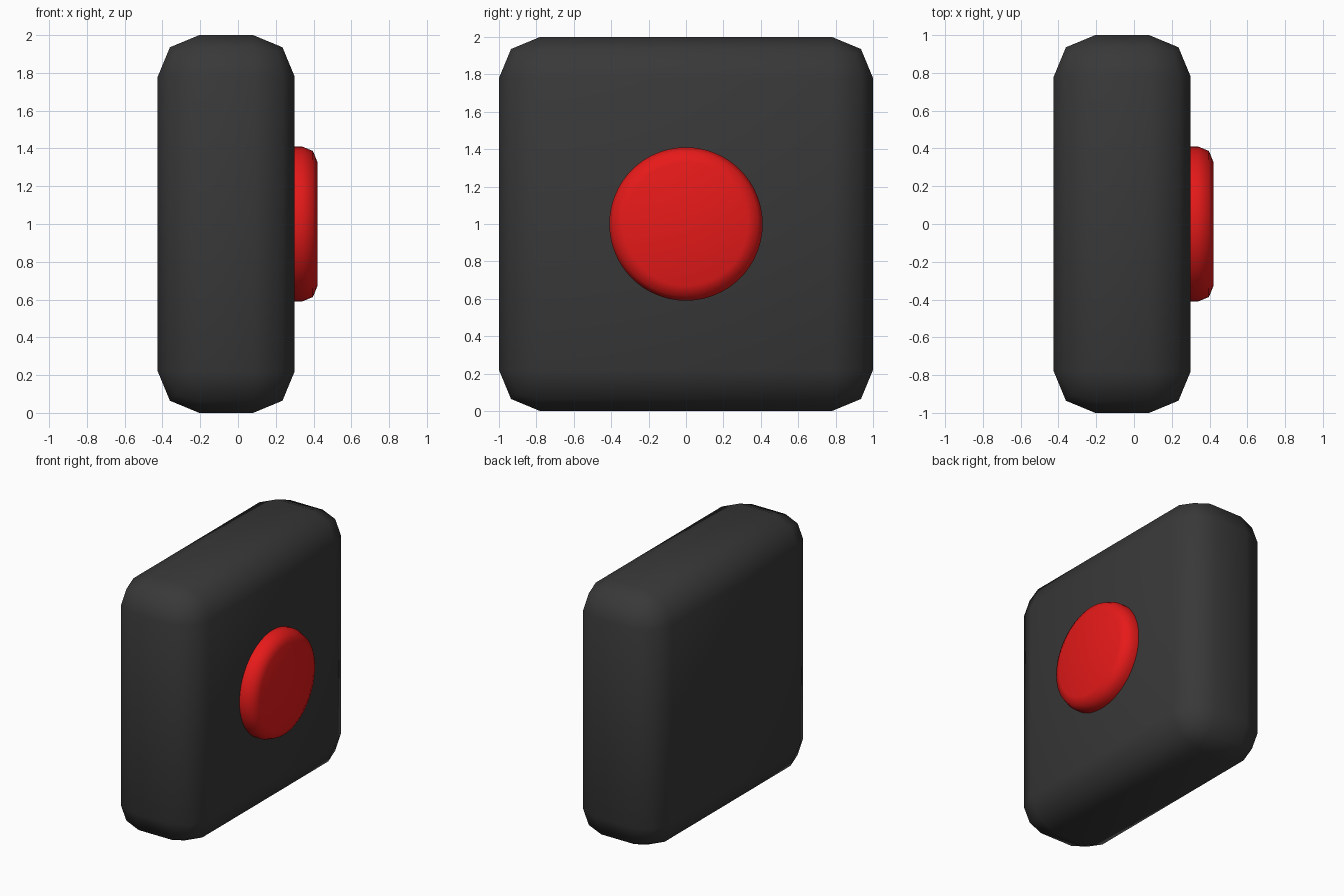
import bpy
from math import radians

if "Cube" in bpy.data.objects:
    bpy.data.objects.remove(bpy.data.objects["Cube"])


def finish(obj, name, color, bevel, angle):
    """Name, colour, round the edges and smooth-shade a part."""
    obj.name = name
    bpy.ops.object.transform_apply(location=False, rotation=True, scale=True)
    mat = bpy.data.materials.new(name + "_material")
    mat.diffuse_color = color
    mat.use_nodes = True
    mat.node_tree.nodes["Principled BSDF"].inputs["Base Color"].default_value = mat.diffuse_color
    obj.data.materials.append(mat)
    mod = obj.modifiers.new("rounding", 'BEVEL')
    mod.width = bevel
    mod.segments = 2
    mod.limit_method = 'ANGLE'
    mod.angle_limit = radians(angle)
    bpy.ops.object.shade_smooth()


# Housing: dark upright slab with rounded edges
bpy.ops.mesh.primitive_cube_add(size=1, location=(-0.0625, 0, 1))
housing = bpy.context.object
housing.scale = (0.725, 2, 2)
finish(housing, "housing", (0.04, 0.04, 0.04, 1), 0.22, 30)

# Button: red disc set into the right face
x_in, x_out = 0.18, 0.42
bpy.ops.mesh.primitive_cylinder_add(
    vertices=64, radius=0.41, depth=x_out - x_in,
    location=((x_in + x_out) / 2, 0, 1), rotation=(0, radians(90), 0))
finish(bpy.context.object, "button", (0.8, 0.01, 0.01, 1), 0.08, 30)
